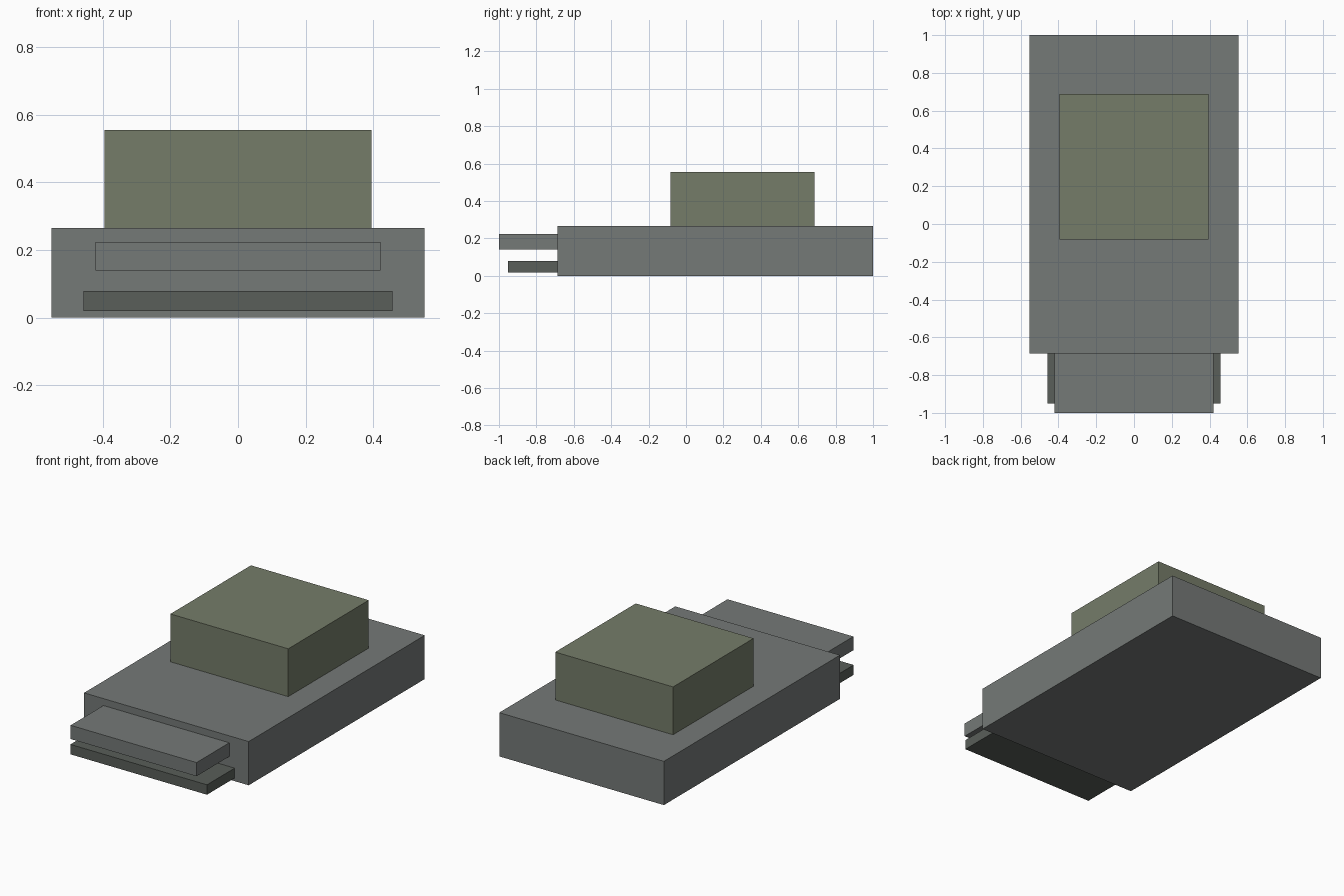
import bpy
import bmesh

if "Cube" in bpy.data.objects:
    bpy.data.objects.remove(bpy.data.objects["Cube"])


def material(name, color):
    mat = bpy.data.materials.new(name)
    mat.diffuse_color = color
    mat.use_nodes = True
    mat.node_tree.nodes["Principled BSDF"].inputs["Base Color"].default_value = mat.diffuse_color
    return mat


def box(name, half_width, y_range, z_range, mat=None):
    """Box centred on x = 0, spanning the given y and z ranges."""
    bm = bmesh.new()
    bmesh.ops.create_cube(bm, size=1.0)
    for v in bm.verts:
        v.co.x *= 2 * half_width
        v.co.y = y_range[0] if v.co.y < 0 else y_range[1]
        v.co.z = z_range[0] if v.co.z < 0 else z_range[1]
    mesh = bpy.data.meshes.new(name)
    bm.to_mesh(mesh)
    bm.free()
    if mat:
        mesh.materials.append(mat)
    obj = bpy.data.objects.new(name, mesh)
    bpy.context.collection.objects.link(obj)
    return obj


olive = material("olive", (0.178, 0.202, 0.141, 1))
dark = material("dark_grey", (0.10, 0.112, 0.10, 1))
grey = material("hull_grey", (0.178, 0.192, 0.186, 1))

FRONT = -0.686  # front face of the main body

# Main slab and the raised block on top of it
box("main_body", 0.552, (FRONT, 1.0), (0.0, 0.265), grey)
box("top_block", 0.395, (-0.083, 0.688), (0.265, 0.555), olive)

# Two flat plates projecting from the front
box("upper_front_plate", 0.422, (-1.0, FRONT), (0.14, 0.223), grey)
box("lower_front_plate", 0.458, (-0.951, FRONT), (0.019, 0.079), dark)
